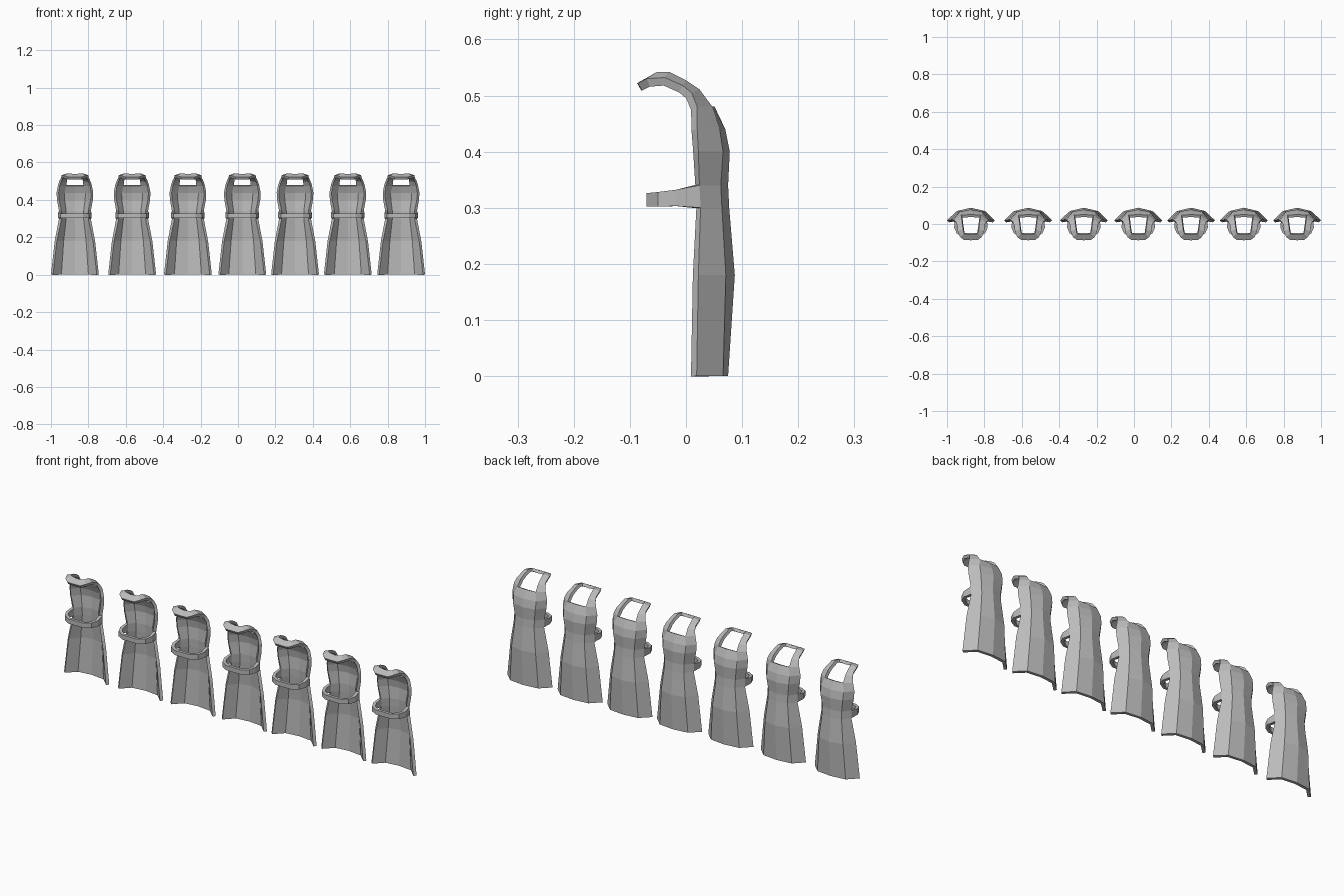
import bpy
import bmesh

cube = bpy.data.objects.get("Cube")
if cube:
    bpy.data.objects.remove(cube)

grey = bpy.data.materials.new("plain grey")
grey.use_nodes = True
grey.diffuse_color = (0.5, 0.5, 0.5, 1)
grey.node_tree.nodes["Principled BSDF"].inputs["Base Color"].default_value = (0.5, 0.5, 0.5, 1)

# Body rows: height, back y, panel crease (x, y), side edge (x, y)
BODY = [
    (0.00, 0.075, 0.080, 0.066, 0.128, 0.019),
    (0.18, 0.087, 0.068, 0.071, 0.108, 0.022),
    (0.30, 0.077, 0.055, 0.064, 0.085, 0.026),
    (0.34, 0.075, 0.055, 0.062, 0.085, 0.024),
    (0.40, 0.078, 0.063, 0.066, 0.096, 0.022),
    (0.44, 0.070, 0.064, 0.060, 0.098, 0.020),
    (0.48, 0.051, 0.052, 0.047, 0.090, 0.020),
]
# Neck strap: hole side point, outer side point
STRAP = [
    ((0.049, 0.024, 0.511), (0.081, 0.010, 0.505)),
    ((0.046, 0.000, 0.527), (0.074, -0.006, 0.518)),
    ((0.042, -0.030, 0.542), (0.071, -0.038, 0.532)),
    ((0.037, -0.052, 0.542), (0.058, -0.070, 0.530)),
    ((0.020, -0.055, 0.540), (0.036, -0.086, 0.522)),
    ((0.000, -0.056, 0.538), (0.000, -0.087, 0.522)),
]
# Belt: x, y, bottom, top
BELT = [
    (0.090, -0.018, 0.303, 0.332),
    (0.076, -0.050, 0.302, 0.328),
    (0.042, -0.070, 0.302, 0.326),
    (0.000, -0.070, 0.302, 0.326),
]

bm = bmesh.new()


def strip(rows):
    """Join neighbouring rows of vertices with quads."""
    for low, high in zip(rows, rows[1:]):
        for i in range(len(low) - 1):
            bm.faces.new((low[i], high[i], high[i + 1], low[i + 1]))


# Half of the apron as one sheet
body = [[bm.verts.new(p) for p in ((0, yc, z), (xm, ym, z), (xe, ye, z))]
        for z, yc, xm, ym, xe, ye in BODY]
strip(body)
strip([body[-1][1:]] + [[bm.verts.new(p) for p in row] for row in STRAP])
belt = [[bm.verts.new((x, y, top)), bm.verts.new((x, y, bottom))]
        for x, y, bottom, top in BELT]
strip([[body[3][2], body[2][2]]] + belt)
for f in bm.faces:
    f.smooth = False

mesh = bpy.data.meshes.new("apron")
bm.to_mesh(mesh)
bm.free()
mesh.materials.append(grey)

# Row of aprons, mirrored and thickened
for n, x in enumerate((-0.872, -0.566, -0.268, 0.023, 0.305, 0.587, 0.872)):
    apron = bpy.data.objects.new(f"apron_{n + 1}", mesh)
    bpy.context.collection.objects.link(apron)
    apron.location.x = x
    mirror = apron.modifiers.new("mirror", 'MIRROR')
    mirror.use_clip = True
    solid = apron.modifiers.new("thickness", 'SOLIDIFY')
    solid.thickness = 0.015
    solid.offset = -1
    solid.use_even_offset = True
